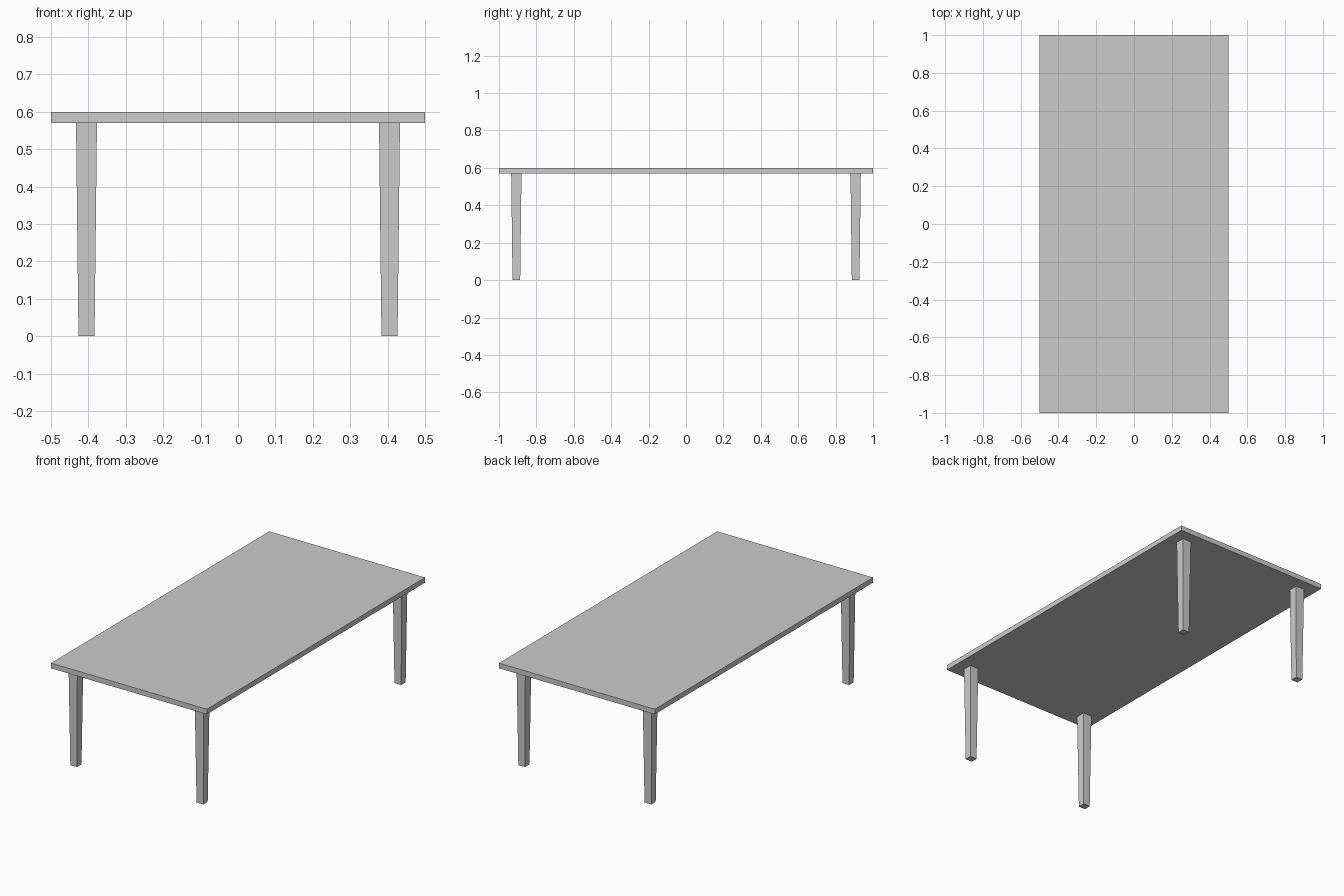
import bpy
import bmesh

cube = bpy.data.objects.get("Cube")
if cube:
    bpy.data.objects.remove(cube, do_unlink=True)

grey = bpy.data.materials.new("light_grey")
grey.use_nodes = True
colour = (0.6, 0.6, 0.6, 1)
grey.diffuse_color = colour
grey.node_tree.nodes["Principled BSDF"].inputs["Base Color"].default_value = colour


def tapered_box(name, x, y, bottom, top, half_bottom, half_top):
    """Upright box whose half sizes differ between its bottom and its top."""
    bm = bmesh.new()
    bmesh.ops.create_cube(bm, size=2)
    for v in bm.verts:
        is_top = v.co.z > 0
        hx, hy = half_top if is_top else half_bottom
        v.co = (x + v.co.x * hx, y + v.co.y * hy, top if is_top else bottom)
    mesh = bpy.data.meshes.new(name)
    bm.to_mesh(mesh)
    bm.free()
    mesh.materials.append(grey)
    obj = bpy.data.objects.new(name, mesh)
    bpy.context.collection.objects.link(obj)
    return obj


# Thin rectangular top
tapered_box("tabletop", 0, 0, 0.57, 0.6, (0.5, 1), (0.5, 1))

# Four square legs, narrowing towards the floor
for side, sx in (("left", 1), ("right", -1)):
    for end, sy in (("front", -1), ("back", 1)):
        tapered_box(f"{end}_{side}_leg", sx * 0.405, sy * 0.907, 0, 0.57,
                    (0.0215, 0.0205), (0.028, 0.0275))
